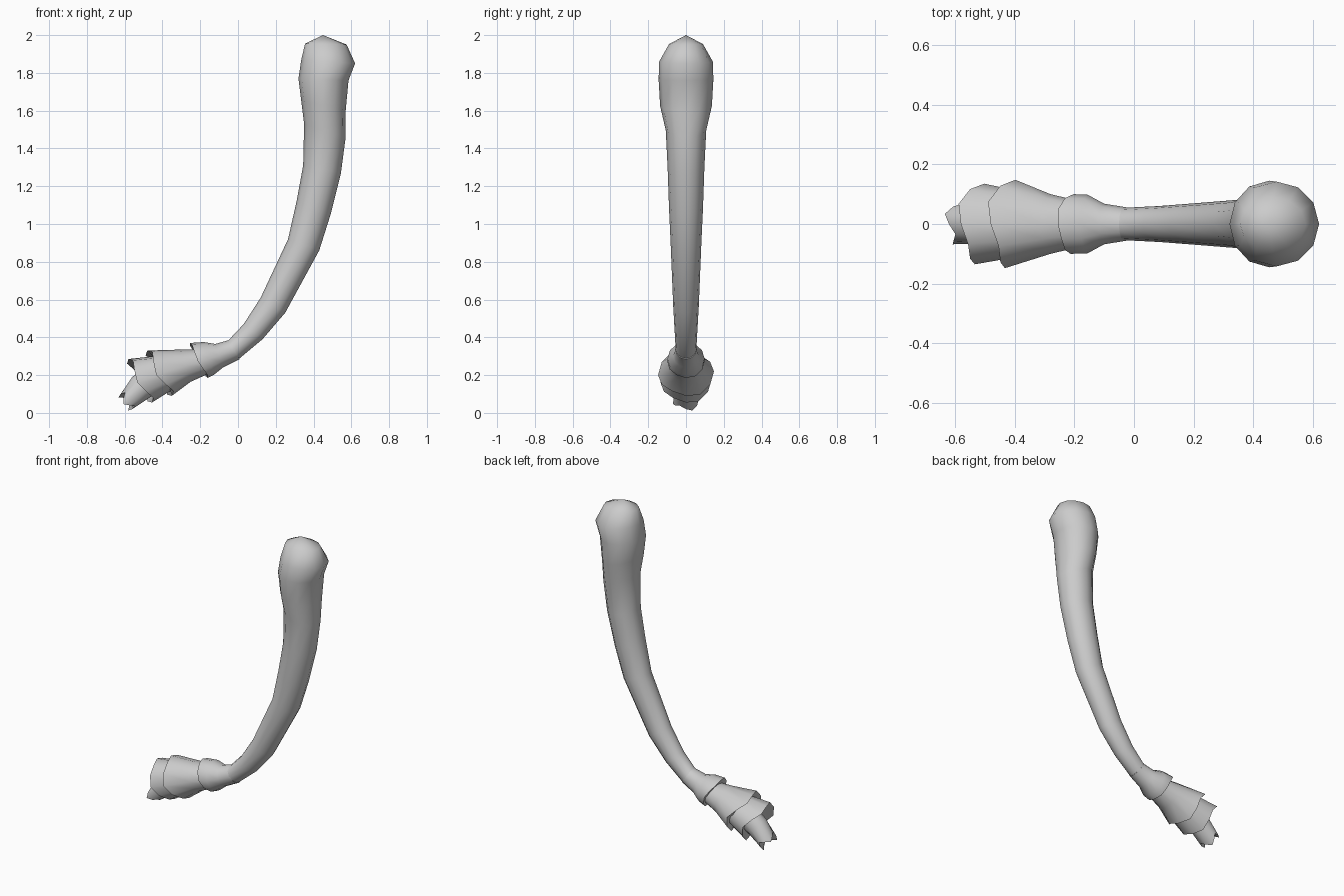
import bpy
import bmesh
from math import cos, sin, tau
from mathutils import Vector

SIDES = 12

cube = bpy.data.objects.get("Cube")
if cube:
    bpy.data.objects.remove(cube)

# One plain grey for the whole model
grey = bpy.data.materials.new("plain grey")
grey.use_nodes = True
colour = (0.6, 0.6, 0.6, 1)
grey.diffuse_color = colour
grey.node_tree.nodes["Principled BSDF"].inputs["Base Color"].default_value = colour


def add_ring(bm, section, jag=0.0):
    """Oval ring between an upper-left and a lower-right point in the xz plane."""
    left_x, left_z, right_x, right_z, half_depth = section
    left = Vector((left_x, 0, left_z))
    right = Vector((right_x, 0, right_z))
    centre = (left + right) / 2
    across = (left - right) / 2
    along = across.cross(Vector((0, 1, 0))).normalized()
    depth = Vector((0, half_depth, 0))
    verts = []
    for step in range(SIDES):
        angle = tau * step / SIDES
        point = centre + across * cos(angle) + depth * sin(angle)
        verts.append(bm.verts.new(point + along * jag * sin(angle * 3)))
    return verts


def build_part(name, sections, jag=0.0, jagged_ring=None, pole=None, sharp=40):
    """Loft the sections into a closed tube with an optional pole at the start."""
    bm = bmesh.new()
    rings = []
    for index, section in enumerate(sections):
        rings.append(add_ring(bm, section, jag if index == jagged_ring else 0.0))
    for first, second in zip(rings, rings[1:]):
        for i in range(SIDES):
            j = (i + 1) % SIDES
            bm.faces.new((first[i], first[j], second[j], second[i]))
    if pole:
        tip = bm.verts.new(pole)
        for i in range(SIDES):
            bm.faces.new((tip, rings[0][i], rings[0][(i + 1) % SIDES]))
    else:
        bm.faces.new(rings[0])
    bm.faces.new(rings[-1])
    bmesh.ops.recalc_face_normals(bm, faces=bm.faces)

    mesh = bpy.data.meshes.new(name)
    bm.to_mesh(mesh)
    bm.free()
    mesh.materials.append(grey)
    part = bpy.data.objects.new(name, mesh)
    bpy.context.collection.objects.link(part)
    bpy.ops.object.select_all(action="DESELECT")
    part.select_set(True)
    bpy.context.view_layer.objects.active = part
    bpy.ops.object.shade_smooth_by_angle(angle=sharp * tau / 360)
    return part


# Curved shaft with a rounded knob at the top
build_part("shaft", [
    (.355, 1.955, .575, 1.95, .09),
    (.335, 1.87, .62, 1.85, .142),
    (.32, 1.77, .585, 1.76, .145),
    (.335, 1.65, .57, 1.6, .137),
    (.35, 1.53, .57, 1.46, .107),
    (.345, 1.31, .545, 1.27, .097),
    (.31, 1.12, .49, 1.05, .09),
    (.265, .92, .43, .86, .081),
    (.12, .61, .25, .53, .068),
    (.03, .47, .13, .39, .06),
    (-.05, .385, .01, .29, .055),
    (-.1, .365, -.06, .25, .06),
], pole=(.45, 0, 2), sharp=70)

# Rounded collar, hollow at its lower rim
build_part("collar", [
    (-.05, .385, .01, .285, .055),
    (-.12, .365, -.08, .24, .068),
    (-.18, .375, -.13, .2, .098),
    (-.255, .37, -.16, .185, .1),
    (-.23, .33, -.17, .21, .07),
], jag=.006, jagged_ring=3)

# Two flared cups, each nested in the one above
build_part("upper_cup", [
    (-.2, .335, -.15, .21, .075),
    (-.31, .335, -.25, .165, .1),
    (-.48, .33, -.35, .09, .148),
    (-.44, .29, -.36, .13, .1),
], jag=.02, jagged_ring=2)
build_part("lower_cup", [
    (-.4, .305, -.32, .14, .105),
    (-.58, .285, -.455, .055, .135),
    (-.51, .23, -.44, .11, .075),
], jag=.018, jagged_ring=1)

# Core with a ragged end
build_part("core", [
    (-.48, .25, -.4, .12, .06),
    (-.56, .19, -.47, .08, .065),
    (-.62, .1, -.56, .02, .068),
    (-.59, .1, -.555, .05, .035),
], jag=.022, jagged_ring=2)
